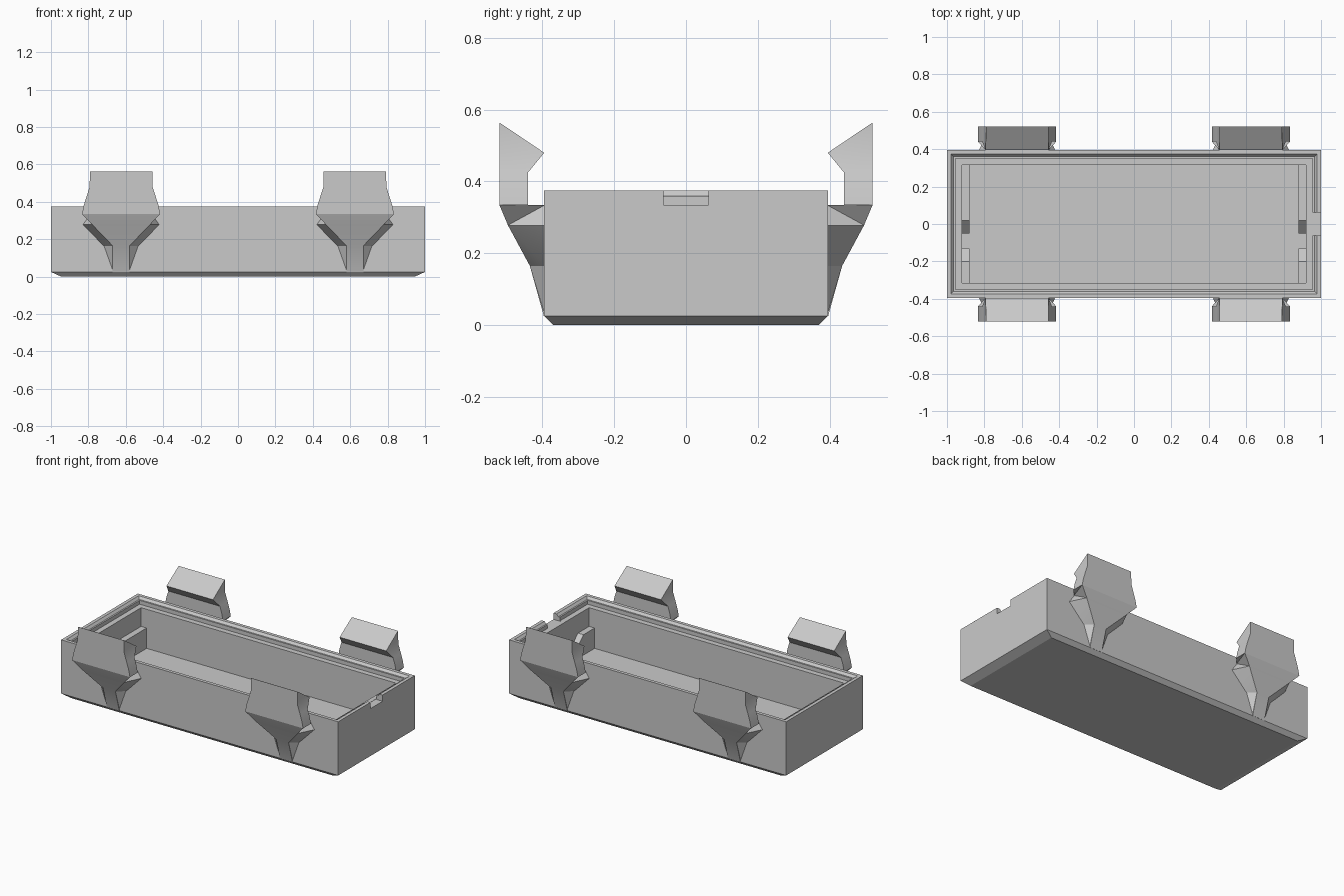
import bpy, bmesh
from math import radians

old = bpy.data.objects.get("Cube")
if old:
    bpy.data.objects.remove(old, do_unlink=True)

grey = bpy.data.materials.new("plain_grey")
grey.use_nodes = True
colour = (0.59, 0.59, 0.59, 1)
grey.diffuse_color = colour
grey.node_tree.nodes["Principled BSDF"].inputs["Base Color"].default_value = colour


def loft(name, rings):
    """Skin a stack of equal-sized point rings, cap both ends and triangulate."""
    bm = bmesh.new()
    loops = [[bm.verts.new(p) for p in ring] for ring in rings]
    for a, b in zip(loops, loops[1:]):
        n = len(a)
        for i in range(n):
            j = (i + 1) % n
            bm.faces.new((a[i], a[j], b[j], b[i]))
    bm.faces.new(loops[0])
    bm.faces.new(loops[-1])
    bmesh.ops.recalc_face_normals(bm, faces=bm.faces)
    bmesh.ops.triangulate(bm, faces=bm.faces, quad_method='SHORT_EDGE')
    mesh = bpy.data.meshes.new(name)
    bm.to_mesh(mesh)
    bm.free()
    mesh.materials.append(grey)
    obj = bpy.data.objects.new(name, mesh)
    bpy.context.collection.objects.link(obj)
    return obj


def rect(hx, hy, z):
    return [(-hx, -hy, z), (hx, -hy, z), (hx, hy, z), (-hx, hy, z)]


# Open tray: chamfered base, stepped rim, shelf and cavity
floor = 0.08
tray = loft("tray", [rect(*r) for r in (
    (0.945, 0.37, 0), (1, 0.395, 0.025), (1, 0.395, 0.375),
    (0.978, 0.373, 0.375), (0.965, 0.36, 0.36), (0.955, 0.35, 0.36),
    (0.955, 0.35, 0.335), (0.92, 0.315, 0.335), (0.92, 0.315, floor))])

# Notch through the rim at one end
bpy.ops.mesh.primitive_cube_add(size=1, location=(1.025, 0, 0.434))
cutter = bpy.context.object
cutter.name = "notch_cutter"
cutter.scale = (0.15, 0.125, 0.2)
cutter.hide_render = True
cutter.hide_viewport = True
cutter.display_type = 'WIRE'
cut = tray.modifiers.new("notch", 'BOOLEAN')
cut.operation = 'DIFFERENCE'
cut.solver = 'EXACT'
cut.object = cutter

# Ribs on the inner end walls, each with one sloped end: (y at wall, slope start, slope end)
for side, end in ((1, "left"), (-1, "right")):
    for name, wall, start, stop in (("back_rib", 0.316, 0.018, -0.05),
                                    ("front_rib", -0.316, -0.2, -0.132)):
        outline = ((wall, floor - 0.001), (wall, 0.213), (start, 0.213),
                   (stop, 0.148), (stop, floor - 0.001))
        loft(f"{name}_{end}", [[(side * x, y, z) for y, z in outline] for x in (0.88, 0.921)])

# Snap clips: height, inner y, outer y, inner half width, outer half width
clip = (
    (0.025, 0.392, 0.396, 0.045, 0.045),
    (0.165, 0.392, 0.435, 0.095, 0.045),
    (0.278, 0.392, 0.496, 0.205, 0.154),
    (0.335, 0.392, 0.52, 0.165, 0.209),
    (0.335, 0.44, 0.52, 0.209, 0.209),
    (0.38, 0.44, 0.52, 0.2, 0.2),
    (0.425, 0.44, 0.52, 0.186, 0.186),
    (0.48, 0.395, 0.52, 0.168, 0.168),
    (0.563, 0.518, 0.52, 0.167, 0.167),
)
for cx, end in ((0.625, "left"), (-0.625, "right")):
    for s, face in ((-1, "front"), (1, "back")):
        obj = loft(f"clip_{face}_{end}", [
            [(cx - wi, s * yi, z), (cx + wi, s * yi, z),
             (cx + wo, s * yo, z), (cx - wo, s * yo, z)]
            for z, yi, yo, wi, wo in clip])
        bpy.ops.object.select_all(action='DESELECT')
        obj.select_set(True)
        bpy.context.view_layer.objects.active = obj
        bpy.ops.object.shade_smooth_by_angle(angle=radians(25))
